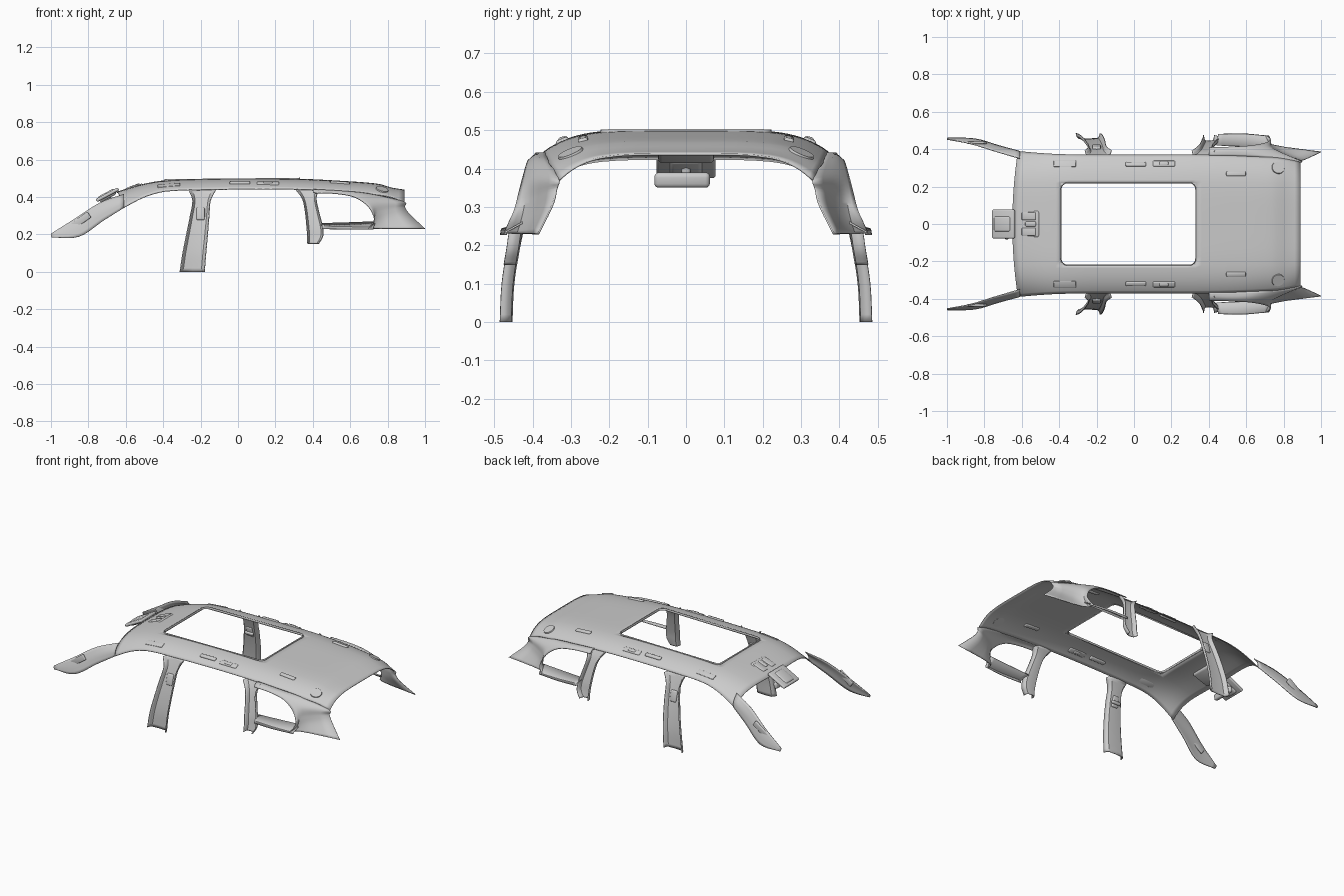
import bpy, bmesh, math
from mathutils import Vector, Matrix

if "Cube" in bpy.data.objects:
    bpy.data.objects.remove(bpy.data.objects["Cube"])

# Roof stations: x, centre height, edge height, edge half-width
KEYS = [(-.62, .425, .338, .388), (-.5, .466, .40, .378), (-.39, .487, .43, .372),
        (-.2, .496, .438, .37), (.1, .499, .442, .37), (.33, .495, .44, .37),
        (.55, .484, .43, .365), (.75, .468, .41, .355), (.82, .448, .398, .345),
        (.89, .437, .37, .33)]
HX0, HX1, HY = -.39, .33, .22      # sunroof opening


def station(x):
    """Smoothly interpolated (centre z, edge z, edge y) at x."""
    i = max(0, min(len(KEYS) - 2, sum(k[0] <= x for k in KEYS) - 1))
    a, b = KEYS[i], KEYS[i + 1]
    h = b[0] - a[0]
    t = max(0, min(1, (x - a[0]) / h))

    def slope(j, c):
        p, q = KEYS[max(0, j - 1)], KEYS[min(len(KEYS) - 1, j + 1)]
        return (q[c] - p[c]) / (q[0] - p[0])
    return [(2*t**3 - 3*t*t + 1) * a[c] + (t**3 - 2*t*t + t) * h * slope(i, c)
            + (3*t*t - 2*t**3) * b[c] + (t**3 - t*t) * h * slope(i + 1, c) for c in (1, 2, 3)]


def roof_z(x, y):
    zt, ze, ye = station(x)
    return zt - (zt - ze) * min(1, abs(y) / ye) ** 5


def finish(name, bm, thick=0.0, mirror=False):
    bmesh.ops.recalc_face_normals(bm, faces=bm.faces)
    me = bpy.data.meshes.new(name)
    bm.to_mesh(me)
    bm.free()
    for p in me.polygons:
        p.use_smooth = True
    me.set_sharp_from_angle(angle=math.radians(35))
    ob = bpy.data.objects.new(name, me)
    bpy.context.collection.objects.link(ob)
    if thick:
        s = ob.modifiers.new("thickness", 'SOLIDIFY')
        s.thickness, s.offset = thick, 0
    if mirror:
        m = ob.modifiers.new("other_side", 'MIRROR')
        m.use_axis = (False, True, False)
    return ob


def grid(bm, rows, skip=lambda c: False, closed=False):
    vs = [[bm.verts.new(p) for p in r] for r in rows]
    for a, b in zip(vs, vs[1:]):
        n = len(a)
        for j in range(n if closed else n - 1):
            q = [a[j], a[(j + 1) % n], b[(j + 1) % n], b[j]]
            if not skip(sum((v.co for v in q), Vector()) / 4):
                bm.faces.new(q)


def smooth_curve(pts, n):
    """Catmull-Rom samples through the points."""
    p = [Vector(q) for q in pts]
    p = [2 * p[0] - p[1]] + p + [2 * p[-1] - p[-2]]
    out = []
    for i in range(1, len(p) - 2):
        a, b, c, d = p[i - 1:i + 3]
        for k in range(n):
            t = k / n
            out.append(.5 * (2*b + (c - a)*t + (2*a - 5*b + 4*c - d)*t*t + (3*b - a - 3*c + d)*t**3))
    return out + [p[-2]]


def loft(name, curves, n=5, thick=.005, across=3):
    bm = bmesh.new()
    rows = [smooth_curve(c, n) for c in curves]
    if across > 1:
        rows = list(zip(*[smooth_curve(s, across) for s in zip(*rows)]))
    grid(bm, rows)
    return finish(name, bm, thick, True)


def pillar(name, rows, depth):
    """Shallow channel section swept down rows of (x0, x1, y, z)."""
    sec = [(0, 1), (.04, .35), (.12, .03), (.5, -.08), (.88, .03), (.96, .35), (1, 1)]
    loft(name, [[(x0 + (x1 - x0) * u, y + depth * d, z) for x0, x1, y, z in rows]
                for u, d in sec], across=1)


def box(name, mat, size, bevel=.008, mirror=False):
    bm = bmesh.new()
    bmesh.ops.create_cube(bm, size=1, matrix=Matrix.Diagonal((*size, 1)))
    bmesh.ops.bevel(bm, geom=bm.edges[:], offset=min(bevel, min(size) * .45), segments=3,
                    profile=.5, affect='EDGES')
    bmesh.ops.transform(bm, matrix=mat, verts=bm.verts)
    return finish(name, bm, 0, mirror)


def tilt(loc, deg=0, axis='Y'):
    return Matrix.Translation(loc) @ Matrix.Rotation(math.radians(deg), 4, axis)


def on_roof(x, y, lift=0):
    """Frame lying on the roof surface at (x, y)."""
    e = .01
    tx = Vector((2*e, 0, roof_z(x + e, y) - roof_z(x - e, y))).normalized()
    ty = Vector((0, 2*e, roof_z(x, y + e) - roof_z(x, y - e)))
    n = tx.cross(ty).normalized()
    m = Matrix((tx, n.cross(tx), n)).transposed().to_4x4()
    return Matrix.Translation(Vector((x, y, roof_z(x, y))) + n * lift) @ m


# Headliner sheet with sunroof opening
xs = [-.62 + .23 * i / 8 for i in range(8)] + [HX0 + .72 * i / 18 for i in range(18)] \
    + [HX1 + .56 * i / 18 for i in range(19)]
rows = []
for x in xs:
    ye = station(x)[2]
    half = [HY * i / 5 for i in range(6)] + [HY + (ye - HY) * i / 10 for i in range(1, 11)]
    fwd = .03 * max(0, min(1, (-.42 - x) / .2))
    rows.append([(x - fwd * (1 - (y / ye) ** 2), y, roof_z(x, y))
                 for y in [-v for v in half[:0:-1]] + half])
bm = bmesh.new()
grid(bm, rows, lambda c: HX0 < c.x < HX1 and abs(c.y) < HY)
finish("headliner", bm, .005)

# Sunroof lip with rounded corners
R = .035
ring, square = [], []
for cx, cy, a0 in ((HX1, HY, 0), (HX0, HY, 90), (HX0, -HY, 180), (HX1, -HY, 270)):
    ox, oy = cx - math.copysign(R, cx), cy - math.copysign(R, cy)
    for k in range(7):
        a = math.radians(a0 + 15 * k)
        ring.append((ox + R * math.cos(a), oy + R * math.sin(a)))
        square.append((cx, cy))
bm = bmesh.new()
grid(bm, [[(x, y, roof_z(x, y)) for x, y in square], [(x, y, roof_z(x, y)) for x, y in ring],
          [(x, y, roof_z(x, y) + .01) for x, y in ring]], closed=True)
bmesh.ops.remove_doubles(bm, verts=bm.verts, dist=1e-5)
finish("sunroof_lip", bm, .005)

# Windscreen pillars
loft("front_pillar", [
    [(-.61, .35, .415), (-.74, .388, .368), (-.87, .428, .285), (-1, .453, .203)],
    [(-.61, .38, .38), (-.735, .41, .32), (-.865, .446, .235), (-1, .457, .193)],
    [(-.61, .388, .342), (-.72, .418, .273), (-.85, .455, .188), (-.995, .459, .183)]])
box("front_pillar_speaker", tilt((-.84, .435, .275), -35), (.11, .014, .038), .006, True)

# Door pillars
pillar("middle_pillar", [(-.31, -.18, .457, 0), (-.295, -.172, .452, .1), (-.275, -.163, .436, .2),
                         (-.255, -.155, .412, .3), (-.242, -.148, .387, .38),
                         (-.262, -.12, .366, .438)], .028)
box("belt_anchor", tilt((-.2, .409, .31), 14, 'X'), (.045, .02, .07), .008, True)
box("belt_guide", tilt((-.2, .399, .30), 14, 'X'), (.06, .016, .02), .006, True)
pillar("rear_door_pillar", [(.372, .43, .445, .15), (.372, .453, .438, .19), (.368, .452, .43, .24),
                            (.36, .432, .41, .32), (.345, .418, .388, .39),
                            (.31, .43, .362, .44)], .03)

# Quarter panel around the rear side window
loft("quarter_panel", [
    [(.40, .408, .422), (.52, .412, .418), (.62, .418, .40), (.69, .43, .355), (.725, .445, .30),
     (.725, .46, .265), (.70, .475, .232)],
    [(.40, .39, .437), (.52, .393, .432), (.64, .392, .418), (.735, .398, .375), (.745, .403, .32),
     (.745, .41, .275), (.74, .423, .23)],
    [(.40, .366, .44), (.53, .364, .432), (.70, .357, .417), (.885, .332, .375), (.892, .338, .345),
     (.92, .348, .305), (1, .385, .23)]])
loft("rear_window_sill", [
    [(.44, .42, .258), (.58, .415, .262), (.735, .41, .268)],
    [(.45, .478, .243), (.58, .48, .24), (.725, .468, .236)],
    [(.45, .479, .228), (.58, .482, .227), (.725, .469, .227)]], across=1)

# Roof fittings on both sides
for name, x, y, size in (("grab_handle", .01, .318, (.11, .025, .022)),
                         ("reading_lamp", .16, .322, (.12, .034, .016)),
                         ("reading_lamp_lens", .16, .322, (.05, .02, .024)),
                         ("rear_grab_handle", .545, .268, (.105, .026, .02)),
                         ("sun_visor_clip", -.37, .322, (.12, .036, .008))):
    box(name, on_roof(x, y), size, .007, True)
bm = bmesh.new()
bmesh.ops.create_cone(bm, cap_ends=True, segments=32, radius1=.036, radius2=.033, depth=.012,
                      matrix=on_roof(.77, .30))
finish("rear_speaker", bm, 0, True)

# Overhead console
box("overhead_console", on_roof(-.56, 0, -.004), (.115, .145, .026), .011)
for y in (-.042, .042):
    box("console_lamp", on_roof(-.56, y, .004), (.08, .042, .02), .006)
box("console_switches", on_roof(-.55, 0, .004), (.06, .026, .022), .006)

# Sensor cover and rear-view mirror
box("sensor_cover", tilt((-.698, 0, .412), -28), (.135, .155, .018), .008)
box("sensor_cover_centre", tilt((-.70, 0, .408), -28), (.10, .085, .034), .012)
box("mirror_stalk", tilt((-.69, 0, .39), 15), (.02, .024, .04), .008)
box("mirror", tilt((-.68, -.01, .37), 8), (.026, .145, .04), .014)
